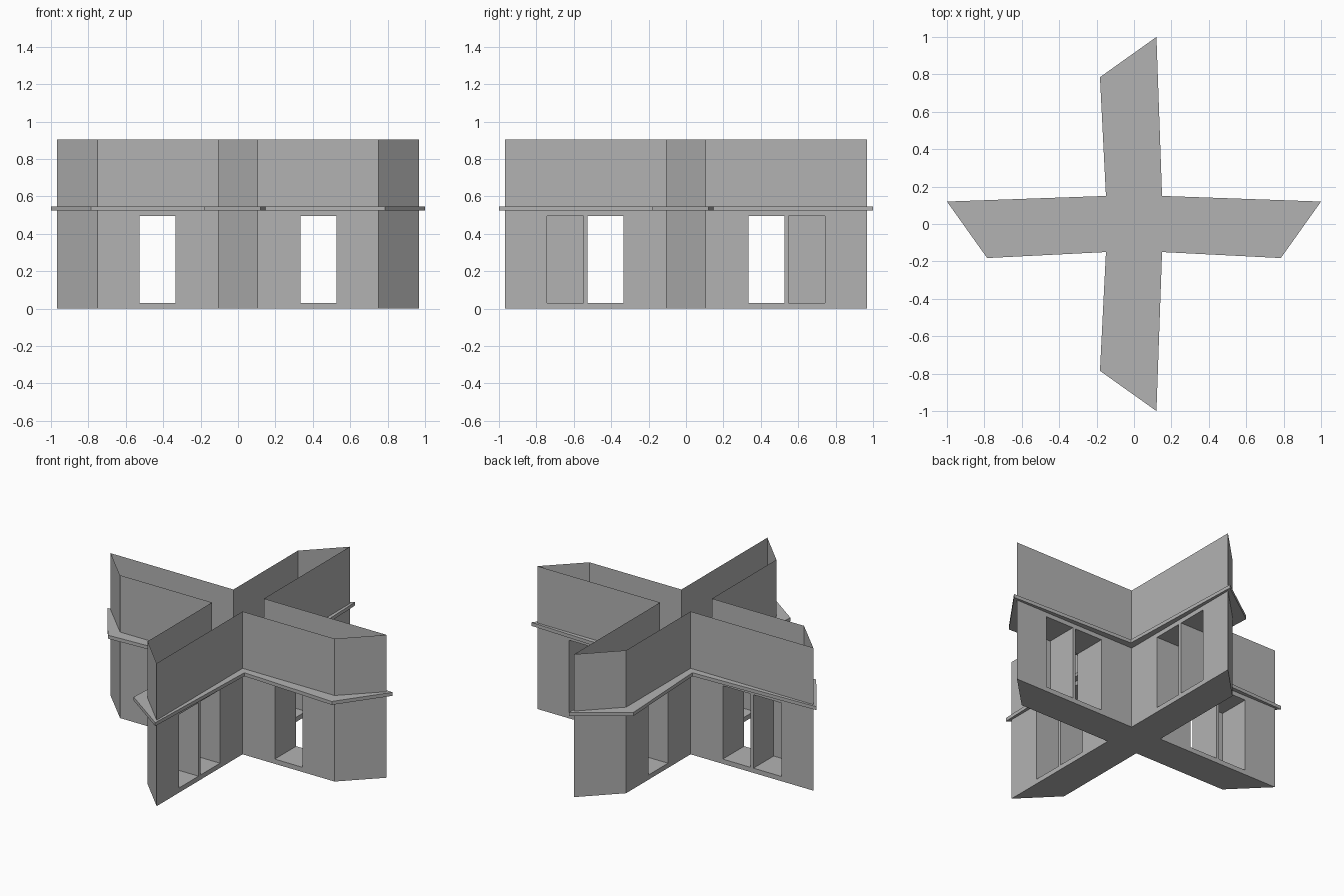
import bpy
import bmesh

cube = bpy.data.objects.get("Cube")
if cube:
    bpy.data.objects.remove(cube, do_unlink=True)

# Single plain grey
grey = bpy.data.materials.new("plain_grey")
grey.use_nodes = True
colour = (0.45, 0.45, 0.45, 1)
grey.diffuse_color = colour
grey.node_tree.nodes["Principled BSDF"].inputs["Base Color"].default_value = colour


def cross_outline(w, tip, t, short, s):
    """Four-armed plan with slanted arm ends, counter-clockwise."""
    return [(w, -w), (short, -s), (tip, t), (w, w),
            (t, tip), (-s, short), (-w, w),
            (-tip, t), (-short, -s), (-w, -w),
            (-s, -short), (t, -tip)]


def finish(bm, name):
    bmesh.ops.recalc_face_normals(bm, faces=bm.faces)
    mesh = bpy.data.meshes.new(name)
    bm.to_mesh(mesh)
    bm.free()
    mesh.materials.append(grey)
    obj = bpy.data.objects.new(name, mesh)
    bpy.context.collection.objects.link(obj)
    return obj


def prism(name, outline, z0, z1, capped=True):
    bm = bmesh.new()
    low = [bm.verts.new((x, y, z0)) for x, y in outline]
    high = [bm.verts.new((x, y, z1)) for x, y in outline]
    n = len(outline)
    for i in range(n):
        j = (i + 1) % n
        bm.faces.new((low[i], low[j], high[j], high[i]))
    if capped:
        bm.faces.new(low[::-1])
        bm.faces.new(high)
    return finish(bm, name)


def add_box(bm, x0, x1, y0, y1, z0, z1):
    verts = bmesh.ops.create_cube(bm, size=1)["verts"]
    for v in verts:
        v.co.x = x1 if v.co.x > 0 else x0
        v.co.y = y1 if v.co.y > 0 else y0
        v.co.z = z1 if v.co.z > 0 else z0


walls = cross_outline(0.107, 0.967, 0.107, 0.752, 0.107)
ledge = cross_outline(0.15, 1.0, 0.12, 0.785, 0.182)

# Lower storey, floor plate with overhang, open-topped parapet
lower_storey = prism("lower_storey", walls, 0, 0.535)
prism("ledge_slab", ledge, 0.523, 0.545)
prism("parapet_walls", walls, 0.535, 0.905, capped=False)

# Each arm has one opening right through it and one deep recess
bm = bmesh.new()
for side in (1, -1):
    for inner, outer, back in ((0.333, 0.527, -0.2), (0.548, 0.744, -0.095)):
        a, b = sorted((side * inner, side * outer))
        add_box(bm, a, b, back, 0.2, 0.03, 0.495)
        add_box(bm, back, 0.2, a, b, 0.03, 0.495)
cutter = finish(bm, "opening_cutter")
cutter.hide_render = True

cut = lower_storey.modifiers.new("openings", "BOOLEAN")
cut.operation = "DIFFERENCE"
cut.solver = "EXACT"
cut.object = cutter
bpy.context.view_layer.objects.active = lower_storey
bpy.ops.object.modifier_apply(modifier=cut.name)
bpy.data.objects.remove(cutter, do_unlink=True)
